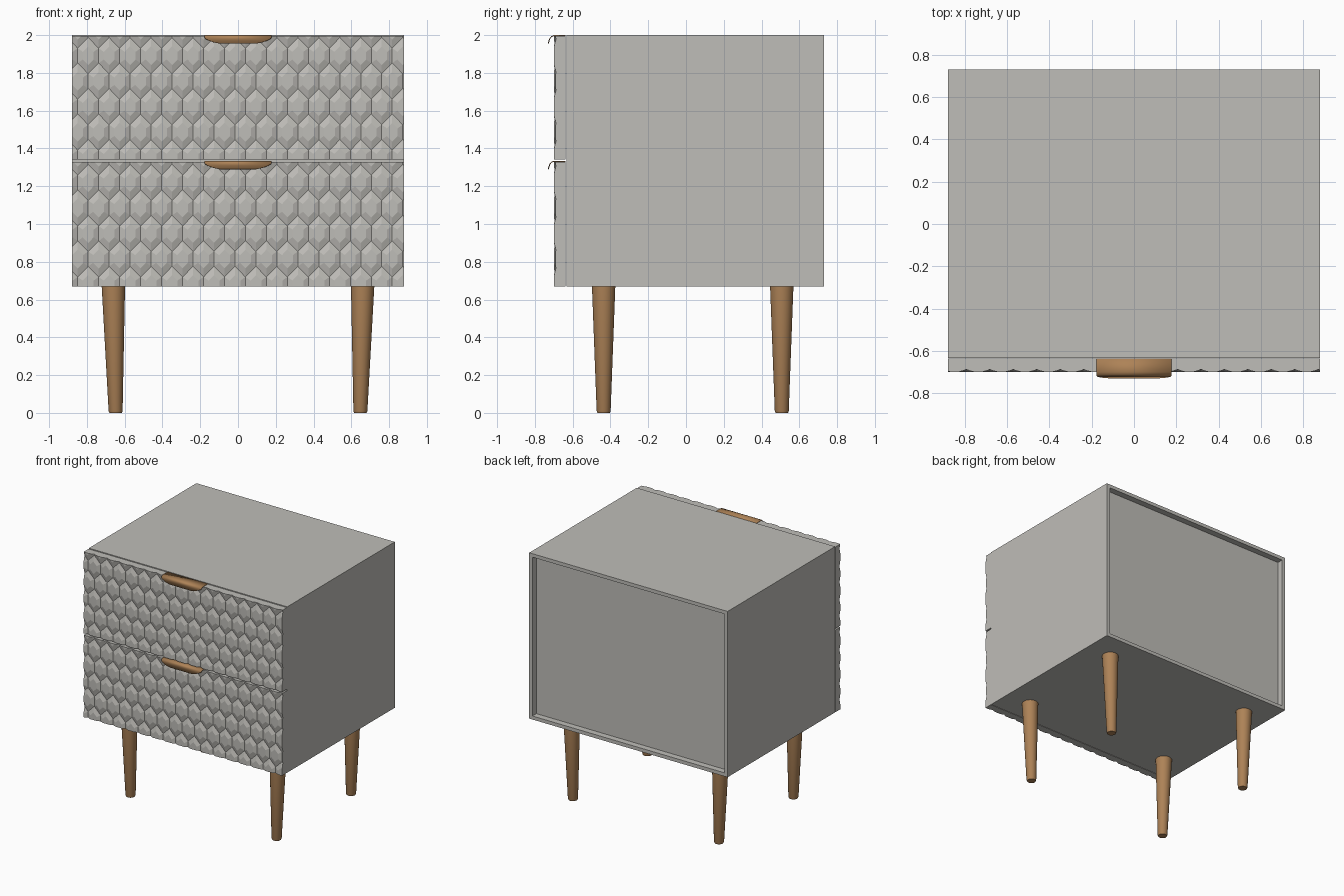
import bpy, bmesh, math
from mathutils import Vector

old = bpy.data.objects.get("Cube")
if old:
    bpy.data.objects.remove(old, do_unlink=True)


def material(name, rgb):
    m = bpy.data.materials.new(name)
    m.use_nodes = True
    m.diffuse_color = (*rgb, 1)
    m.node_tree.nodes["Principled BSDF"].inputs["Base Color"].default_value = (*rgb, 1)
    return m


GREY = material("warm_grey_paint", (0.52, 0.51, 0.48))
WOOD = material("light_wood", (0.42, 0.225, 0.095))


def make(name, bm, mat):
    bmesh.ops.recalc_face_normals(bm, faces=bm.faces)
    me = bpy.data.meshes.new(name)
    bm.to_mesh(me)
    bm.free()
    me.materials.append(mat)
    ob = bpy.data.objects.new(name, me)
    bpy.context.collection.objects.link(ob)
    return ob


HALF_W, BASE, TOP = 0.88, 0.67, 2.0
SEAM, BACK = -0.637, 0.73


# Cabinet body with a recessed back panel
def body():
    bm = bmesh.new()
    bmesh.ops.create_cube(bm, size=1)
    for v in bm.verts:
        v.co = (v.co.x * 2 * HALF_W,
                BACK if v.co.y > 0 else SEAM + 0.004,
                TOP if v.co.z > 0 else BASE)
    bm.normal_update()
    back = max(bm.faces, key=lambda f: f.normal.y)
    bmesh.ops.inset_region(bm, faces=[back], thickness=0.04)
    rim = bmesh.ops.extrude_face_region(bm, geom=[back])
    bmesh.ops.delete(bm, geom=[back], context='FACES_ONLY')
    for v in rim["geom"]:
        if isinstance(v, bmesh.types.BMVert):
            v.co.y -= 0.05
    make("cabinet_body", bm, GREY)


# Drawer front: staggered faceted hexagons trimmed to a rectangle
PITCH, ROW, PEAK = 0.111, 0.135, 0.028
FRONT, GROOVE, FLAT = -0.70, 0.012, 0.52


def drawer(name, z0, z1):
    bm = bmesh.new()
    h = ROW / 2
    outline = [(0, h + PEAK), (PITCH / 2, h - PEAK), (PITCH / 2, PEAK - h),
               (0, -h - PEAK), (-PITCH / 2, PEAK - h), (-PITCH / 2, h - PEAK)]
    for r in range(-1, 7):
        cz = z0 + 0.01 + ROW * r
        for c in range(-1, 18):
            cx = -0.793 + PITCH * (c - 0.5 * (r % 2))
            low = [bm.verts.new((cx + x, FRONT + GROOVE, cz + z)) for x, z in outline]
            top = [bm.verts.new((cx + x * FLAT, FRONT, cz + z * FLAT)) for x, z in outline]
            bm.faces.new(top)
            for i in range(6):
                j = (i + 1) % 6
                bm.faces.new((low[i], low[j], top[j], top[i]))
    bmesh.ops.remove_doubles(bm, verts=bm.verts, dist=0.0005)
    for co, no in (((HALF_W, 0, 0), (1, 0, 0)), ((-HALF_W, 0, 0), (-1, 0, 0)),
                   ((0, 0, z1), (0, 0, 1)), ((0, 0, z0), (0, 0, -1))):
        bmesh.ops.bisect_plane(bm, geom=bm.verts[:] + bm.edges[:] + bm.faces[:],
                               plane_co=Vector(co), plane_no=Vector(no),
                               clear_outer=True)
    # Sides and flat back
    border = [e for e in bm.edges if e.is_boundary]
    ext = bmesh.ops.extrude_edge_only(bm, edges=border)["geom"]
    for g in ext:
        if isinstance(g, bmesh.types.BMVert):
            g.co.y = SEAM
    bmesh.ops.holes_fill(bm, edges=[g for g in ext if isinstance(g, bmesh.types.BMEdge)],
                         sides=0)
    make(name, bm, GREY)


# Thin lip handle: lies on the drawer's top edge and curls down in front
def handle(name, top):
    profile = [(SEAM, 0, 0.178), (-0.70, 0, 0.178), (-0.712, 0.005, 0.178),
               (-0.720, 0.014, 0.175), (-0.724, 0.024, 0.158),
               (-0.727, 0.034, 0.132), (-0.729, 0.042, 0.095)]
    bm = bmesh.new()
    rows = [[bm.verts.new((s * w, y, top - 0.003 - d)) for s in (-1, 1)]
            for y, d, w in profile]
    for a, b in zip(rows, rows[1:]):
        bm.faces.new((a[0], a[1], b[1], b[0]))
    ob = make(name, bm, WOOD)
    mod = ob.modifiers.new("thickness", 'SOLIDIFY')
    mod.thickness = 0.005
    mod.offset = 0
    smooth(ob, 40)


def smooth(ob, angle):
    bpy.ops.object.select_all(action='DESELECT')
    ob.select_set(True)
    bpy.context.view_layer.objects.active = ob
    bpy.ops.object.shade_smooth_by_angle(angle=math.radians(angle))


# Tapered round leg, leaning slightly inward at the foot
def leg(name, side, y):
    rings = [(BASE + 0.005, 0.062, 0.66), (0.01, 0.037, 0.648), (0, 0.033, 0.648)]
    n = 32
    bm = bmesh.new()
    loops = [[bm.verts.new((side * x + r * math.cos(math.tau * i / n),
                            y + r * math.sin(math.tau * i / n), z))
              for i in range(n)] for z, r, x in rings]
    for a, b in zip(loops, loops[1:]):
        for i in range(n):
            j = (i + 1) % n
            bm.faces.new((a[i], a[j], b[j], b[i]))
    bm.faces.new(loops[0])
    bm.faces.new(loops[-1])
    smooth(make(name, bm, WOOD), 30)


body()
drawer("upper_drawer_front", 1.341, 1.995)
drawer("lower_drawer_front", BASE, 1.329)
handle("upper_handle", 2.0)
handle("lower_handle", 1.335)
for side, sname in ((1, "left"), (-1, "right")):
    leg("front_leg_" + sname, side, -0.436)
    leg("back_leg_" + sname, side, 0.507)
